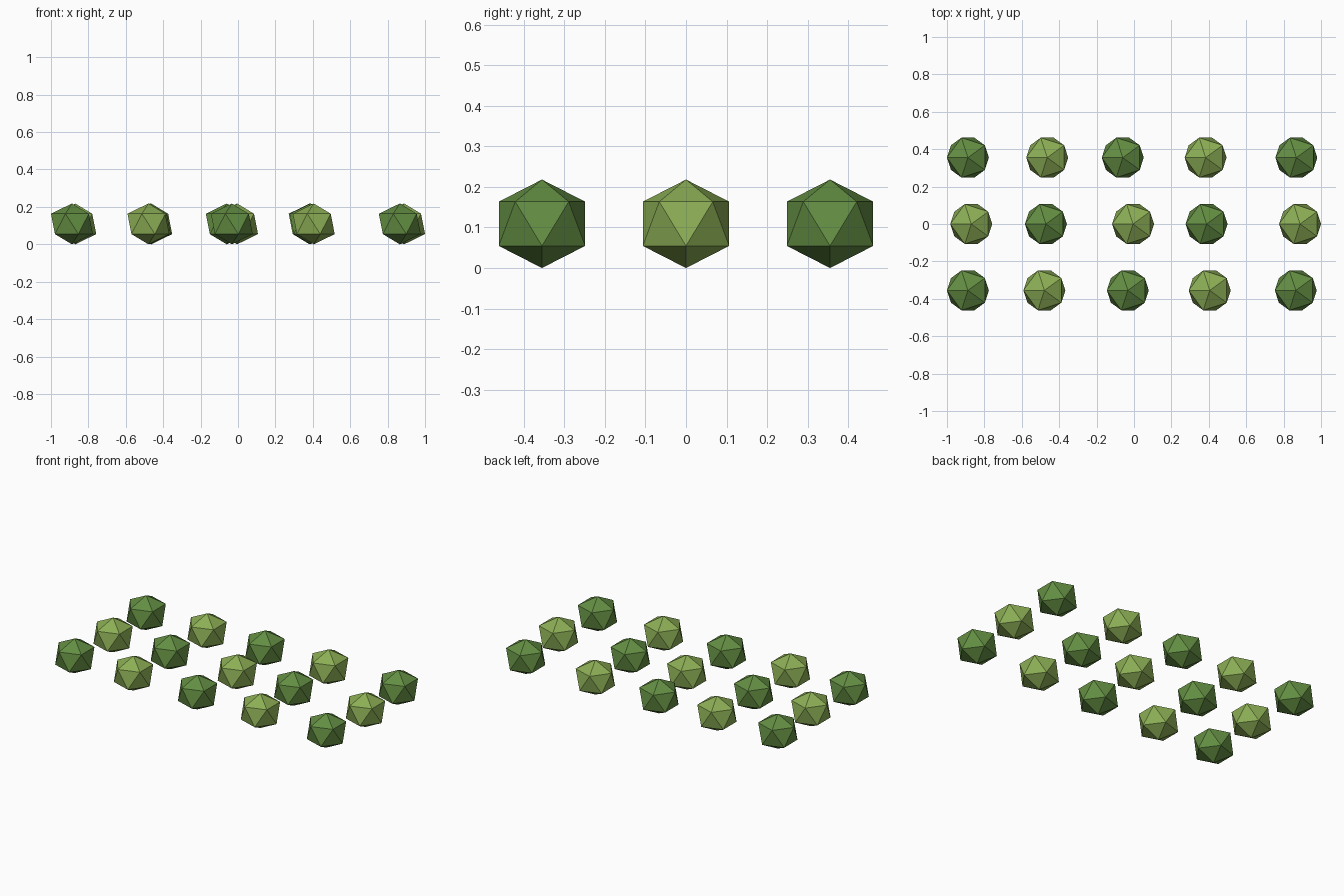
import bpy, bmesh, math

cube = bpy.data.objects.get("Cube")
if cube:
    bpy.data.objects.remove(cube, do_unlink=True)


def make_material(name, rgb):
    mat = bpy.data.materials.new(name)
    mat.use_nodes = True
    mat.diffuse_color = (*rgb, 1)
    mat.node_tree.nodes["Principled BSDF"].inputs["Base Color"].default_value = (*rgb, 1)
    return mat


dark_green = make_material("dark green", (0.125, 0.27, 0.055))
light_green = make_material("light green", (0.26, 0.42, 0.09))

RADIUS = 0.112   # radius of the two five-sided rings
HALF = 0.109     # half the height of a bush


def bush_mesh(name, mat):
    """Twenty-sided ball: two poles and two staggered rings of five."""
    bm = bmesh.new()

    def ring(z, start):
        angles = [start + k * math.tau / 5 for k in range(5)]
        return [bm.verts.new((RADIUS * math.cos(a), RADIUS * math.sin(a), z)) for a in angles]

    upper = ring(HALF / 2, math.pi)
    lower = ring(-HALF / 2, math.pi + math.pi / 5)
    top = bm.verts.new((0, 0, HALF))
    bottom = bm.verts.new((0, 0, -HALF))
    for k in range(5):
        n = (k + 1) % 5
        bm.faces.new((top, upper[k], upper[n]))
        bm.faces.new((upper[k], lower[k], upper[n]))
        bm.faces.new((lower[k], lower[n], upper[n]))
        bm.faces.new((bottom, lower[n], lower[k]))
    bmesh.ops.recalc_face_normals(bm, faces=bm.faces)
    mesh = bpy.data.meshes.new(name)
    bm.to_mesh(mesh)
    bm.free()
    mesh.materials.append(mat)
    return mesh


dark_mesh = bush_mesh("dark_bush", dark_green)
light_mesh = bush_mesh("light_bush", light_green)

# Three rows of five bushes, slightly irregular along x, alternating in colour
rows = {
    "front": (-0.355, (-0.888, -0.479, -0.033, 0.405, 0.865)),
    "middle": (0.0, (-0.870, -0.471, -0.005, 0.388, 0.888)),
    "back": (0.355, (-0.888, -0.464, -0.060, 0.383, 0.868)),
}
for r, (row, (y, xs)) in enumerate(rows.items()):
    for c, x in enumerate(xs):
        mesh = light_mesh if (r + c) % 2 else dark_mesh
        bush = bpy.data.objects.new(f"{row}_bush_{c + 1}", mesh)
        bush.location = (x, y, HALF)
        bpy.context.collection.objects.link(bush)
